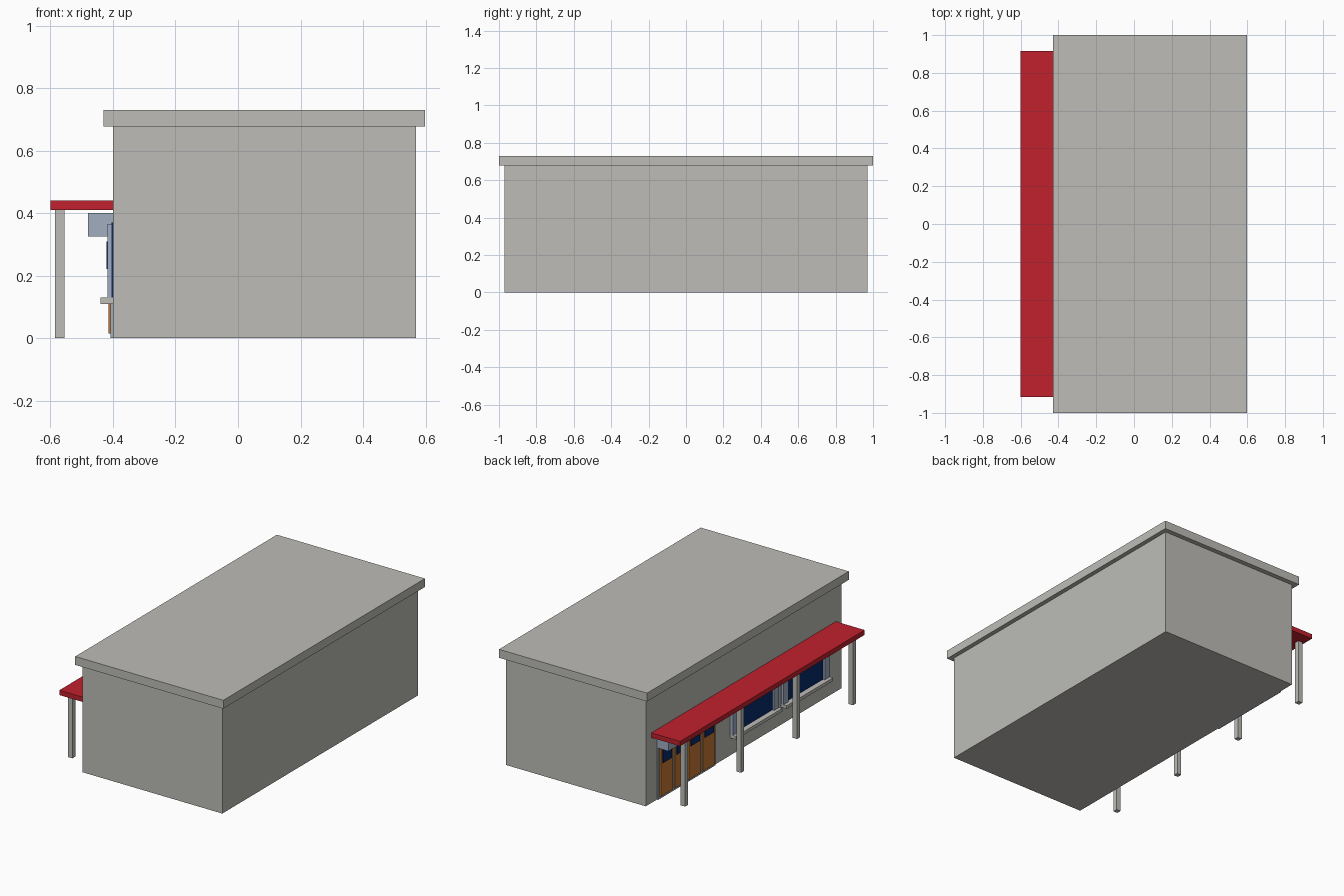
import bpy
import bmesh
from mathutils import Vector

default = bpy.data.objects.get("Cube")
if default:
    bpy.data.objects.remove(default, do_unlink=True)


def material(name, r, g, b):
    m = bpy.data.materials.new(name)
    m.use_nodes = True
    m.diffuse_color = (r, g, b, 1)
    m.node_tree.nodes["Principled BSDF"].inputs["Base Color"].default_value = (r, g, b, 1)
    return m


concrete = material("warm_grey", 0.51, 0.505, 0.475)
red = material("red", 0.53, 0.015, 0.026)
slate = material("pale_blue", 0.36, 0.42, 0.53)
wood = material("orange_wood", 0.56, 0.19, 0.034)
glass = material("navy_glass", 0.002, 0.022, 0.15)


def box(name, xs, ys, zs, mat):
    """Axis-aligned box between the given limits."""
    low = Vector((min(xs), min(ys), min(zs)))
    high = Vector((max(xs), max(ys), max(zs)))
    bm = bmesh.new()
    bmesh.ops.create_cube(bm, size=1)
    for v in bm.verts:
        v.co = (low + high) / 2 + v.co * (high - low)
    mesh = bpy.data.meshes.new(name)
    bm.to_mesh(mesh)
    bm.free()
    mesh.materials.append(mat)
    obj = bpy.data.objects.new(name, mesh)
    bpy.context.collection.objects.link(obj)
    return obj


WALL = -0.4

# Main building and overhanging flat roof
box("building", (WALL, 0.57), (-0.97, 0.97), (0, 0.677), concrete)
box("roof_slab", (-0.43, 0.598), (-1, 1), (0.677, 0.73), concrete)

# Canopy on four square posts
box("canopy", (-0.6, WALL), (-0.915, 0.915), (0.41, 0.44), red)
for i in range(4):
    y = 0.83 - i * 0.555
    box(f"canopy_post_{i + 1}", (-0.585, -0.555), (y - 0.015, y + 0.015), (0, 0.41), concrete)

# Row of four door leaves, each with a small pane, under a header box
box("door_frame", (-0.408, WALL), (0.29, 0.86), (0, 0.33), slate)
for i in range(4):
    y = 0.783 - i * 0.139
    box(f"door_leaf_{i + 1}", (-0.415, WALL), (y - 0.06, y + 0.06), (0.015, 0.325), wood)
    box(f"door_pane_{i + 1}", (-0.42, -0.414), (y - 0.042, y + 0.042), (0.222, 0.31), glass)
box("door_header", (-0.48, WALL), (0.29, 0.86), (0.325, 0.4), slate)

# Two windows with side panels and projecting sills
for name, y in (("near_door", -0.097), ("far", -0.6)):
    half = 0.23
    box(f"window_{name}_glass", (-0.405, WALL), (y - half, y + half), (0.13, 0.37), glass)
    for side in (-1, 1):
        box(f"window_{name}_panel_{side}", (-0.418, WALL),
            (y + side * half, y + side * (half - 0.05)), (0.13, 0.365), slate)
    box(f"window_{name}_sill", (-0.44, WALL), (y - half, y + half), (0.11, 0.13), concrete)
